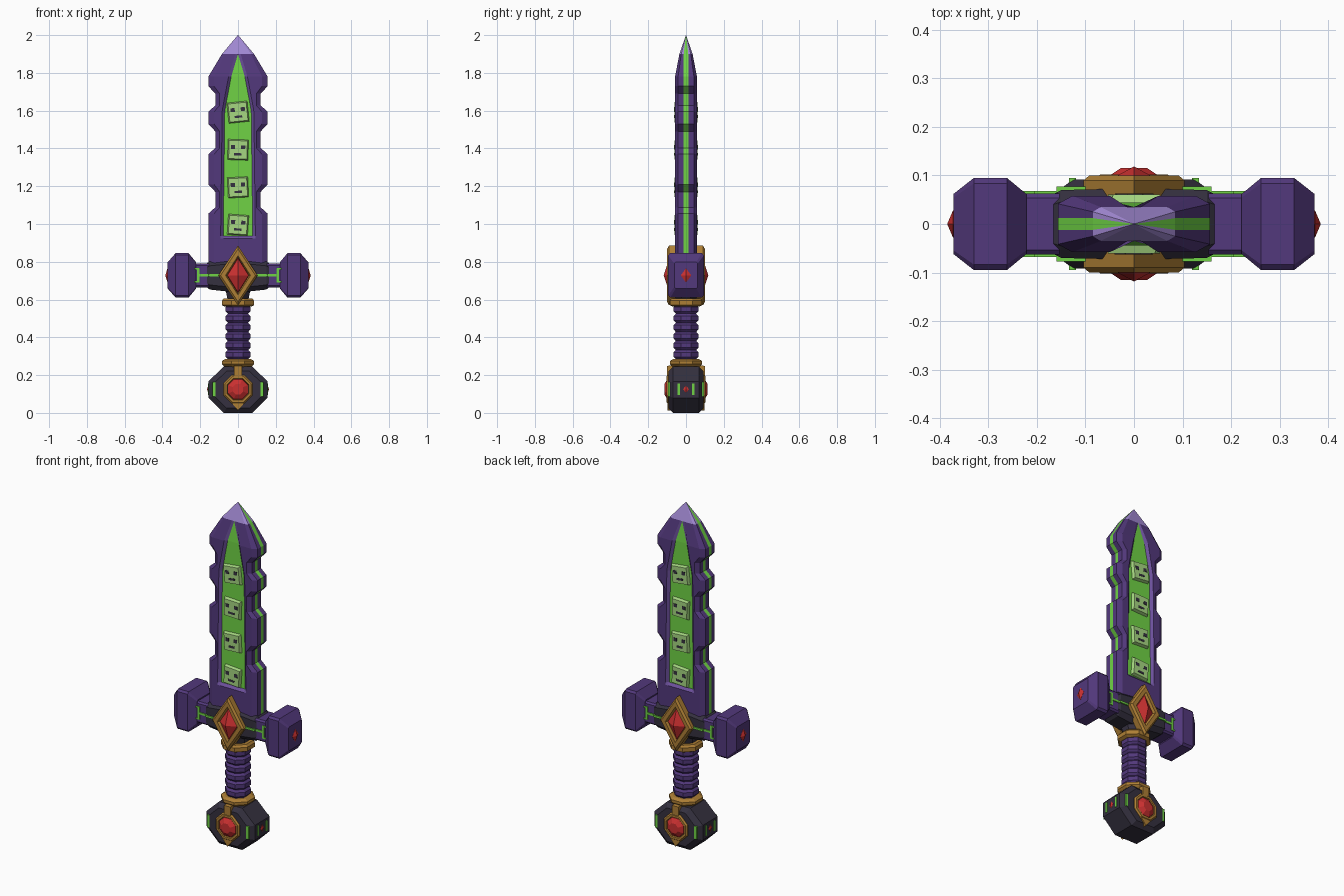
import bpy, bmesh, math
from mathutils import Matrix, Vector

if "Cube" in bpy.data.objects:
    bpy.data.objects.remove(bpy.data.objects["Cube"])

def mat(name, c):
    m = bpy.data.materials.new(name)
    m.diffuse_color = (*c, 1)
    m.use_nodes = True
    m.node_tree.nodes["Principled BSDF"].inputs["Base Color"].default_value = m.diffuse_color
    return m

PURPLE = mat("purple", (.085, .04, .2))
LILAC = mat("lilac", (.36, .25, .65))
TRIM = mat("trim_purple", (.15, .08, .33))
GREEN = mat("green", (.16, .65, .06))
PALE = mat("pale_green", (.38, .68, .22))
DARK = mat("dark", (.035, .03, .05))
GOLD = mat("gold", (.42, .21, .035))
RED = mat("red", (.6, .03, .03))
FRONT_BACK = [Matrix.Identity(4), Matrix.Rotation(math.pi, 4, 'Z')]

def loft(name, rings, mats, pick=None, M=None, closed=False):
    """Skin a list of equal-length rings; pick(row, segment) gives the material slot."""
    bm = bmesh.new()
    vs = [[bm.verts.new(M @ Vector(p) if M else p) for p in r] for r in rings]
    n, rows = len(vs[0]), len(vs)
    for i in range(rows if closed else rows - 1):
        a, b = vs[i], vs[(i + 1) % rows]
        for j in range(n):
            k = (j + 1) % n
            f = bm.faces.new((a[j], a[k], b[k], b[j]))
            f.material_index = pick(i, j) if pick else 0
    if not closed:
        bm.faces.new(vs[0])
        bm.faces.new(vs[-1])
    bmesh.ops.remove_doubles(bm, verts=bm.verts, dist=1e-5)
    bmesh.ops.recalc_face_normals(bm, faces=bm.faces)
    me = bpy.data.meshes.new(name)
    bm.to_mesh(me)
    bm.free()
    for m in mats:
        me.materials.append(m)
    ob = bpy.data.objects.new(name, me)
    bpy.context.collection.objects.link(ob)
    return ob

def box(name, c, s, m, M=None, taper=1):
    """Box of centre c and size s; taper scales its -y face."""
    def ring(y, k):
        return [(c[0] + a * k * s[0] / 2, y, c[2] + b * k * s[2] / 2)
                for a, b in ((-1, -1), (1, -1), (1, 1), (-1, 1))]
    return loft(name, [ring(c[1] - s[1] / 2, taper), ring(c[1] + s[1] / 2, 1)], [m], M=M)

def ngon(n, rx, rz, y, z, turn=0):
    """Polygon facing y."""
    return [(rx * math.cos(2 * math.pi * (i + turn) / n), y,
             z + rz * math.sin(2 * math.pi * (i + turn) / n)) for i in range(n)]

def turned(name, prof, m, n=8):
    """Faceted column from (z, radius) pairs."""
    k = 1 / math.cos(math.pi / n)
    loft(name, [[(r * k * math.cos(2 * math.pi * (i + .5) / n),
                  r * k * math.sin(2 * math.pi * (i + .5) / n), z) for i in range(n)]
                for z, r in prof], [m])

def bar(name, secs, m, z, c=.25, M=None):
    """Chamfered bar along x from (x, half_y, half_z) sections."""
    rings = []
    for x, hy, hz in secs:
        d = min(hy, hz) * c
        rings.append([(x, a, z + b) for a, b in (
            (-hy + d, -hz), (hy - d, -hz), (hy, -hz + d), (hy, hz - d),
            (hy - d, hz), (-hy + d, hz), (-hy, hz - d), (-hy, -hz + d))])
    loft(name, rings, [m], M=M)

# Blade with notched edges, recessed green channel, and green edge line
W, N = .157, .12
outline = [(.72, W), (.922, W), (.937, W), (1.055, W), (1.088, N), (1.17, N), (1.21, W),
           (1.37, W), (1.402, N), (1.49, N), (1.53, W), (1.595, W), (1.627, N),
           (1.69, N), (1.73, W), (1.78, W), (1.90, .085), (2.0, .001)]

def channel(z):
    pts = [(0, .08), (.937, .078), (1.6, .07), (1.78, .036), (1.9, 0), (3, 0)]
    for (a, u), (b, v) in zip(pts, pts[1:]):
        if a <= z <= b:
            return u + (v - u) * (z - a) / (b - a)

def blade_ring(z, w):
    t = .058 if z < 1.79 else (.035 if z < 1.95 else .0006)
    g = channel(z)
    f = t - (.014 if .93 < z < 1.79 else 0)
    x = w - .03 * min(1, w / .157)
    q = [(0, -f), (g, -f), (min(g + .014, x), -t), (x, -t),
         (w, -t * .72), (w, -min(.012, t * .4))]
    right = q + [(a, -b) for a, b in reversed(q)]
    return [(a, b, z) for a, b in right + [(-a, b) for a, b in reversed(right[1:-1])]]

def blade_mat(i, j):
    j = j % 11
    j = min(j, 10 - j)
    z = outline[i][0]
    if j == 5:
        return 1
    if z > 1.89:
        return 2
    if j == 0 and z > .93:
        return 1
    if j <= 1 and z > .92:
        return 3
    return 0

loft("blade", [blade_ring(*r) for r in outline], [PURPLE, GREEN, LILAC, TRIM], blade_mat)

# Square masks set in the channel on both sides
for S in FRONT_BACK:
    for i in range(4):
        M = S @ Matrix.Translation((0, -.05, .995 + i * .199)) @ \
            Matrix.Rotation(math.radians((4, -3, 2, -6)[i]), 4, 'Y')
        box("mask", (0, 0, 0), (.112, .022, .112), PALE, M, .86)
        for x in (-.027, .027):
            box("mask_eye", (x, -.011, .014), (.022, .003, .02), DARK, M)
        box("mask_mouth", (0, -.011, -.024), (.04, .003, .012), DARK, M)

# Guard: dark centre, purple arms and faceted ends
ZG = .728
bar("guard_centre", [(-.17, .06, .06), (-.15, .07, .075), (-.06, .072, .085),
                     (.06, .072, .085), (.15, .07, .075), (.17, .06, .06)], DARK, ZG, .35)
for S in FRONT_BACK:
    bar("guard_arm", [(.14, .063, .063), (.25, .063, .063)], PURPLE, ZG, .15, S)
    bar("guard_end", [(.222, .062, .07), (.262, .095, .118), (.33, .095, .118),
                      (.372, .062, .07)], PURPLE, ZG, .12, S)
    loft("guard_end_gem", [[(x, k * a, ZG + k * b) for a, b in
                            ((-.028, 0), (0, -.038), (.028, 0), (0, .038))]
                           for x, k in ((.365, 1), (.373, 1), (.385, .01))], [RED], M=S)
    for s in (-1, 1):
        box("guard_line", (s * .105, -.069, ZG), (.11, .016, .012), GREEN, S)
        box("guard_line_outer", (s * .18, -.06, ZG), (.06, .016, .012), GREEN, S)
        box("guard_bracket", (s * .21, -.06, ZG), (.012, .016, .075), GREEN, S)
        for d in (-1, 1):
            box("guard_hook", (s * .218, -.06, ZG + d * .034), (.022, .016, .008), GREEN, S)
    # Gold diamond frame with faceted gem
    loft("diamond_frame", [ngon(4, .104, .158, -.055, ZG), ngon(4, .104, .158, -.09, ZG),
                           ngon(4, .092, .14, -.1, ZG), ngon(4, .066, .104, -.1, ZG),
                           ngon(4, .058, .094, -.085, ZG), ngon(4, .058, .094, -.055, ZG)],
         [GOLD], M=S, closed=True)
    loft("diamond_gem", [ngon(4, .06, .096, -.06, ZG), ngon(4, .056, .09, -.088, ZG),
                         ngon(4, .001, .001, -.118, ZG)], [RED], M=S)

# Grip with wrapped ridges and gold collars
ridges = [(.26, .055)]
for i in range(6):
    z = .285 + i * .048
    ridges += [(z, .054), (z + .012, .065), (z + .036, .065)]
turned("grip", ridges + [(.57, .054)], PURPLE)
turned("upper_collar", [(.562, .07), (.57, .085), (.594, .085), (.606, .075)], GOLD)
turned("guard_neck", [(.6, .055), (.67, .07)], DARK)
turned("lower_collar", [(.235, .06), (.25, .078), (.258, .086), (.274, .086), (.284, .07)], GOLD)

# Pommel: chamfered octagon
ZP = .125
half = [(.075, -.125), (.157, -.045), (.157, .042), (.075, .12)]
octo = half + [(-x, z) for x, z in reversed(half)]
loft("pommel", [[(x * k, y, ZP + z * k) for x, z in octo]
                for y, k in ((-.092, .8), (-.068, 1), (.068, 1), (.092, .8))], [DARK])
for S in FRONT_BACK:
    box("pommel_slit", (.127, 0, ZP), (.014, .19, .075), GREEN, S)
    for y in (-.038, .038):
        box("pommel_side_slit", (.15, y, ZP), (.02, .013, .06), GREEN, S)
    loft("pommel_side_gem", [[(x, k * a, ZP + k * b) for a, b in
                              ((-.016, 0), (0, -.02), (.016, 0), (0, .02))]
                             for x, k in ((.15, 1), (.158, 1), (.164, .01))], [RED], M=S)
    R = [(.083, -.08), (.083, -.094), (.075, -.102), (.062, -.102), (.056, -.08)]
    loft("pommel_ring", [ngon(8, r, r, y, ZP, .5) for r, y in R], [GOLD], M=S, closed=True)
    loft("pommel_gem", [ngon(8, r, r, y, ZP, .5) for r, y in
                        ((.06, -.085), (.057, -.098), (.03, -.115))], [RED], M=S)
    box("pommel_strap", (0, -.083, .222), (.045, .034, .06), GOLD, S, .9)
    loft("pommel_point", [[(-.035, y, .055), (0, y, .012), (.035, y, .055)]
                          for y in (-.075, -.099)], [GOLD], M=S)
